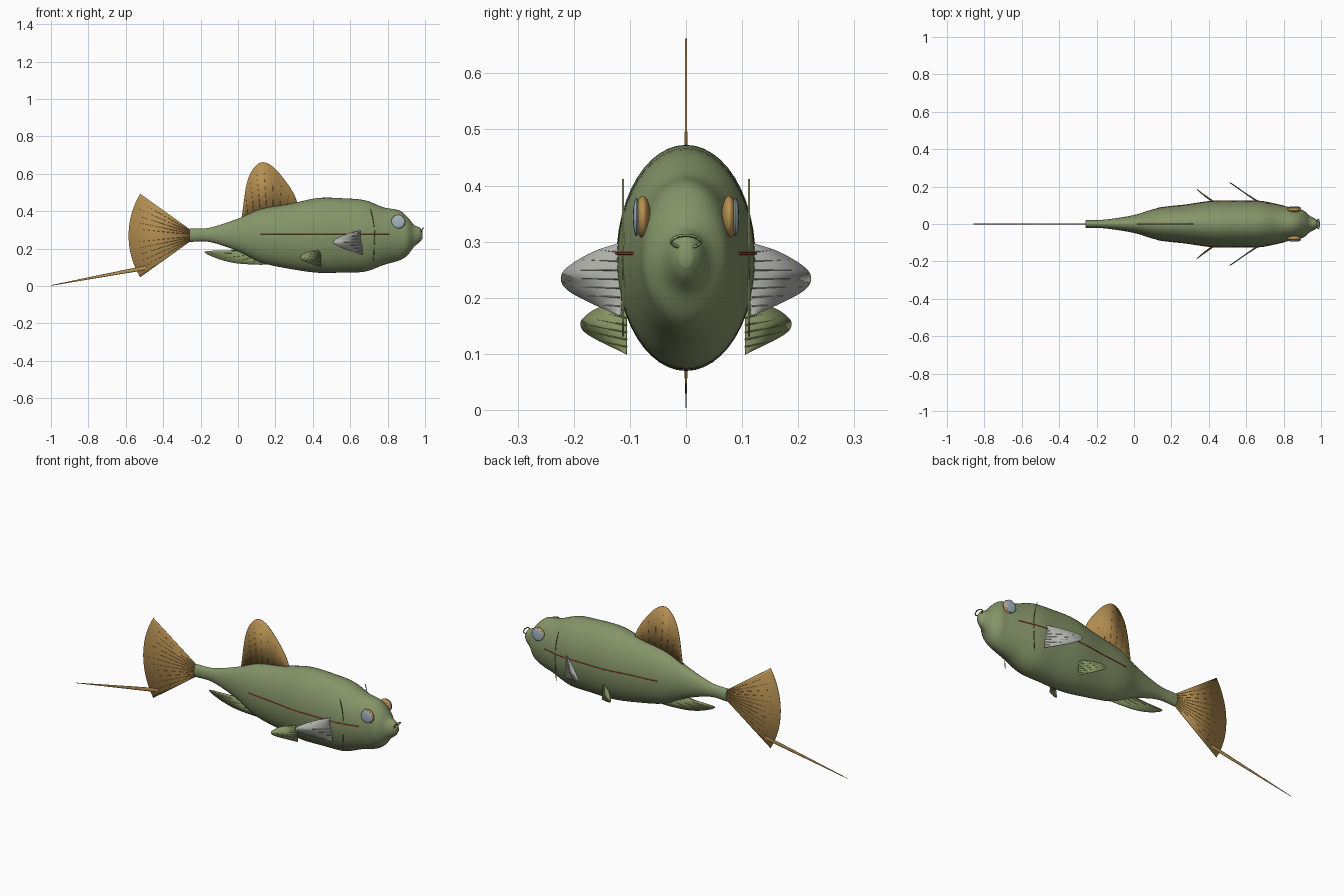
import bpy, bmesh, math
from mathutils import Vector

if "Cube" in bpy.data.objects:
    bpy.data.objects.remove(bpy.data.objects["Cube"])


def material(name, rgb):
    m = bpy.data.materials.new(name)
    m.diffuse_color = (*rgb, 1)
    m.use_nodes = True
    m.node_tree.nodes["Principled BSDF"].inputs["Base Color"].default_value = m.diffuse_color
    return m


GREEN = material("body green", (0.235, 0.30, 0.14))
OLIVE = material("fin olive", (0.25, 0.31, 0.13))
GOLD = material("fin gold", (0.47, 0.28, 0.085))
GREY = material("fin grey", (0.45, 0.46, 0.42))
BLUE = material("eye blue", (0.38, 0.47, 0.54))
RED = material("stripe red", (0.46, 0.06, 0.035))


def spline(pts, t):
    """Catmull-Rom point at t (0..1) along a list of points."""
    pts = [Vector(p) for p in pts]
    n = len(pts) - 1
    i = min(int(t * n), n - 1)
    u = t * n - i
    b, c = pts[i], pts[i + 1]
    a = pts[i - 1] if i else b * 2 - c
    d = pts[i + 2] if i + 2 <= n else c * 2 - b
    return 0.5 * (2 * b + (c - a) * u + (2 * a - 5 * b + 4 * c - d) * u ** 2
                  + (3 * b - a - 3 * c + d) * u ** 3)


def finish(name, bm, mat, angle=40):
    bmesh.ops.recalc_face_normals(bm, faces=bm.faces[:])
    me = bpy.data.meshes.new(name)
    bm.to_mesh(me)
    bm.free()
    ob = bpy.data.objects.new(name, me)
    bpy.context.collection.objects.link(ob)
    me.materials.append(mat)
    bpy.ops.object.select_all(action='DESELECT')
    ob.select_set(True)
    bpy.context.view_layer.objects.active = ob
    bpy.ops.object.shade_smooth_by_angle(angle=math.radians(angle))
    return ob


def tubes(name, paths, radius, mat, cyclic=False, tip=1.0, sides=6):
    """Thin tubes along polylines, tapering to the given tip factor."""
    bm = bmesh.new()
    for path in paths:
        path = [Vector(p) for p in path]
        n = len(path)
        rings = []
        for i, p in enumerate(path):
            q0 = path[i - 1] if i or cyclic else p
            q1 = path[(i + 1) % n] if i < n - 1 or cyclic else p
            d = (q1 - q0).normalized()
            s = d.orthogonal() if abs(d.y) > 0.9 else d.cross(Vector((0, 1, 0)))
            s.normalize()
            w = d.cross(s)
            r = radius * (1 + (tip - 1) * i / (n - 1))
            rings.append([bm.verts.new(p + r * (s * math.cos(a) + w * math.sin(a)))
                          for a in (math.tau * k / sides for k in range(sides))])
        for i in range(n if cyclic else n - 1):
            A, B = rings[i], rings[(i + 1) % n]
            for k in range(sides):
                j = (k + 1) % sides
                bm.faces.new((A[k], A[j], B[j], B[k]))
        if not cyclic:
            bm.faces.new(rings[0])
            bm.faces.new(rings[-1])
    return finish(name, bm, mat, 60)


def fin(name, root, edge, mat, rays, columns=32):
    """Thin web between a straight root and a curved free edge, plus rays."""
    a, b = Vector(root[0]), Vector(root[1])
    bm = bmesh.new()
    rows = [(bm.verts.new(a.lerp(b, i / columns)),
             bm.verts.new(spline(edge, i / columns))) for i in range(columns + 1)]
    for (p, q), (r, s) in zip(rows, rows[1:]):
        bm.faces.new((p, q, s, r))
    bmesh.ops.remove_doubles(bm, verts=bm.verts[:], dist=1e-5)
    ob = finish(name, bm, mat)
    sol = ob.modifiers.new("thickness", 'SOLIDIFY')
    sol.thickness, sol.offset = 0.003, 0
    lines = []
    for k in range(1, rays):
        t = k / rays
        p, q = a.lerp(b, t), spline(edge, t)
        lines.append([p, p.lerp(q, 0.5), p.lerp(q, 0.99)])
    tubes(name + "_rays", lines, 0.0028, mat, tip=0.5, sides=4)


# Body stations: x, top z, bottom z, half width
BODY = [(-0.26, 0.306, 0.236, 0.020), (-0.15, 0.312, 0.235, 0.024),
        (0.0, 0.360, 0.186, 0.048), (0.125, 0.412, 0.125, 0.084),
        (0.275, 0.438, 0.092, 0.102), (0.425, 0.470, 0.071, 0.122),
        (0.56, 0.469, 0.072, 0.123), (0.68, 0.458, 0.077, 0.121),
        (0.78, 0.420, 0.113, 0.101), (0.86, 0.405, 0.136, 0.083),
        (0.905, 0.370, 0.163, 0.073), (0.94, 0.328, 0.208, 0.044),
        (0.972, 0.312, 0.235, 0.026), (0.987, 0.290, 0.255, 0.012)]


def section(x):
    """Top, bottom and half width of the body at x."""
    for i in range(len(BODY) - 1):
        if x <= BODY[i + 1][0]:
            break
    u = (x - BODY[i][0]) / (BODY[i + 1][0] - BODY[i][0])
    t = (i + u) / (len(BODY) - 1)
    return spline([(s[1], s[2], s[3]) for s in BODY], t)


# Body: lofted ellipses
bm = bmesh.new()
SIDES, STEPS = 48, 6 * (len(BODY) - 1)
rings = []
for i in range(STEPS + 1):
    t = i / STEPS
    x = spline([(s[0], 0, 0) for s in BODY], t).x
    top, bot, w = spline([s[1:] for s in BODY], t)
    rings.append([bm.verts.new((x, w * math.cos(a), (top + bot) / 2 + (top - bot) / 2 * math.sin(a)))
                  for a in (math.tau * k / SIDES for k in range(SIDES))])
for A, B in zip(rings, rings[1:]):
    for k in range(SIDES):
        j = (k + 1) % SIDES
        bm.faces.new((A[k], A[j], B[j], B[k]))
bm.faces.new(rings[0])
bm.faces.new(rings[-1])
finish("body", bm, GREEN, 50)

# Single fins on the centre plane
fin("dorsal_fin", [(0.02, 0, 0.35), (0.325, 0, 0.42)],
    [(0.02, 0, 0.37), (0.045, 0, 0.54), (0.08, 0, 0.625), (0.13, 0, 0.662),
     (0.19, 0, 0.635), (0.255, 0, 0.56), (0.30, 0, 0.49), (0.325, 0, 0.42)], GOLD, 9)
fan = [(-0.152 - 0.433 * math.cos(a), 0, 0.27 + 0.433 * math.sin(a))
       for a in (math.radians(31 - 6.2 * k) for k in range(11))]
fin("tail_fin", [(-0.25, 0, 0.298), (-0.25, 0, 0.242)], fan, GOLD, 12)
fin("anal_fin", [(0.0, 0, 0.20), (0.17, 0, 0.125)],
    [(-0.06, 0, 0.185), (-0.178, 0, 0.184), (-0.12, 0, 0.150),
     (-0.02, 0, 0.123), (0.10, 0, 0.114), (0.17, 0, 0.115)], OLIVE, 7)

# Sword trailing from the lower tail
sword = tubes("tail_sword", [[(-0.49, 0, 0.098), (-0.75, 0, 0.050), (-1.0, 0, 0.003)]],
              0.012, GOLD, tip=0.12, sides=8)
sword.scale.y = 0.3

# Paired parts on both flanks
for s, side in ((1, "left"), (-1, "right")):
    fin("pectoral_fin_" + side, [(0.66, s * 0.116, 0.297), (0.665, s * 0.116, 0.169)],
        [(0.655, s * 0.121, 0.297), (0.59, s * 0.167, 0.281), (0.53, s * 0.210, 0.255),
         (0.51, s * 0.222, 0.235), (0.53, s * 0.212, 0.215), (0.58, s * 0.176, 0.194),
         (0.665, s * 0.122, 0.169)], GREY, 8)
    fin("pelvic_fin_" + side, [(0.44, s * 0.106, 0.190), (0.445, s * 0.106, 0.10)],
        [(0.435, s * 0.108, 0.190), (0.375, s * 0.150, 0.184), (0.345, s * 0.178, 0.168),
         (0.335, s * 0.187, 0.152), (0.355, s * 0.172, 0.133), (0.445, s * 0.108, 0.10)],
        OLIVE, 7)
    # Eye with flat blue lens
    for part, y, rad, half, mat in (("eye", 0.077, 0.0375, 0.014, GOLD),
                                    ("eye_lens", 0.0885, 0.034, 0.006, BLUE)):
        bm = bmesh.new()
        bmesh.ops.create_uvsphere(bm, u_segments=32, v_segments=16, radius=1)
        for v in bm.verts:
            v.co = (0.857 + v.co.x * rad, s * y + v.co.y * half, 0.344 + v.co.z * rad)
        finish(part + "_" + side, bm, mat)
    # Thin red line along the flank
    xs = [0.12 + 0.69 * k / 40 for k in range(41)]
    tubes("side_stripe_" + side, [[(x, s * section(x).z, 0.279) for x in xs]], 0.003, RED)
    # Gill edge
    tubes("gill_edge_" + side, [[(0.73 - 0.022 * (k / 10 - 1) ** 2 * (1 if k > 10 else 0.3),
                                  s * 0.112, 0.131 + 0.28 * k / 20) for k in range(21)]],
          0.002, OLIVE)

# Lip ring on the snout
tubes("mouth_ring", [[(0.985 + 0.006 * math.sin(a), 0.026 * math.cos(a), 0.30 + 0.011 * math.sin(a))
                      for a in (math.tau * k / 32 for k in range(32))]], 0.003, OLIVE, cyclic=True)
